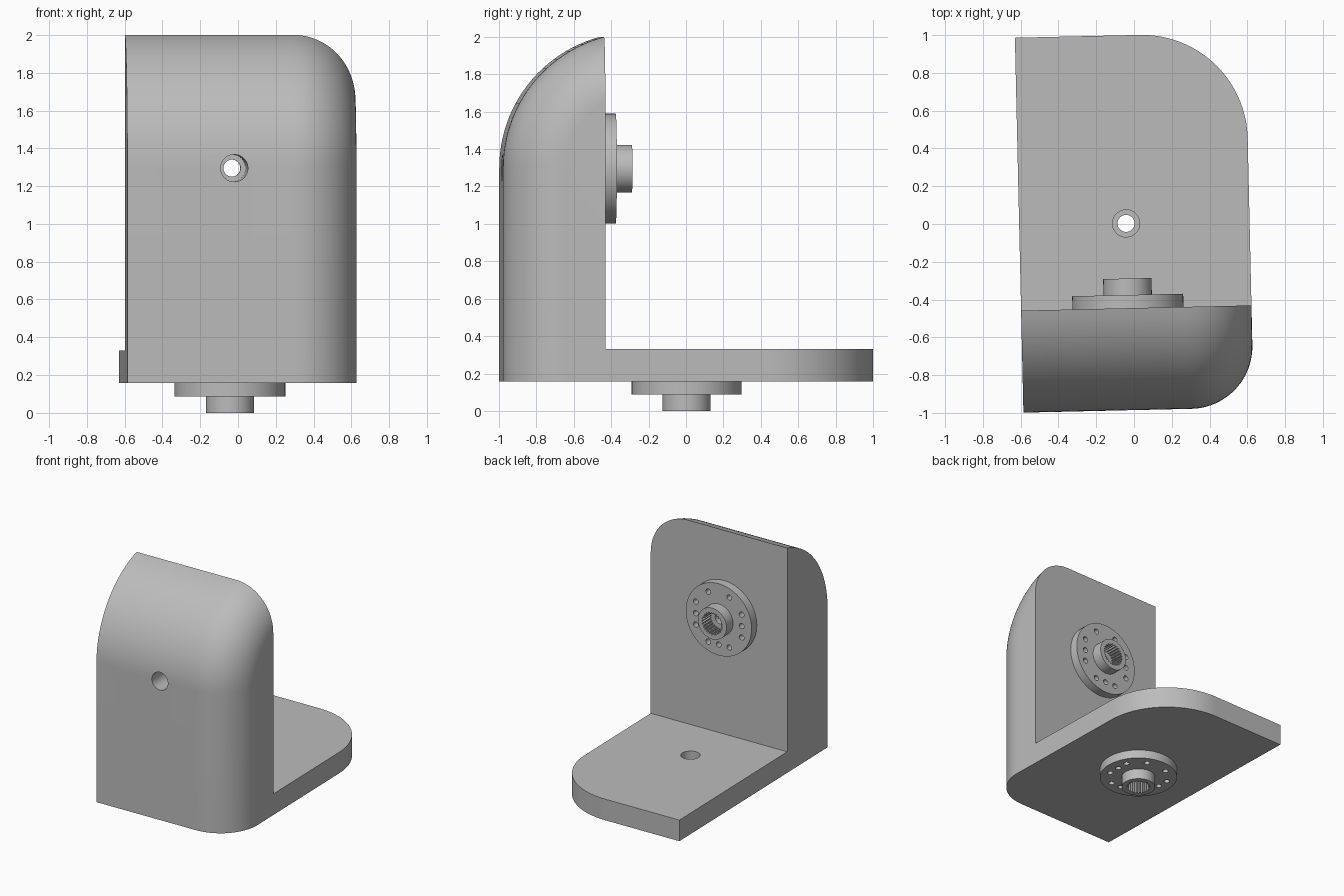
import bpy, bmesh
from math import sin, cos, pi, sqrt, acos, radians
from mathutils import Matrix, Vector

if "Cube" in bpy.data.objects:
    bpy.data.objects.remove(bpy.data.objects["Cube"])

TURN = Matrix.Rotation(radians(1.3), 4, 'Z')   # whole bracket sits slightly turned
LEFT, RIGHT = -0.608, 0.612
FRONT, WALL_BACK, BACK = -0.985, -0.445, 1.0
BOTTOM, FLOOR, TOP_START = 0.157, 0.33, 1.3
TOP_R, EDGE_R, END_R = 0.724, 0.33, 0.56
HUB_X, HUB_Y, HUB_Z = -0.042, 0.004, 1.295
DISC_R, DISC_H, BOSS_R, HUB_H = 0.294, 0.07, 0.128, 0.157

grey = bpy.data.materials.new("light grey")
grey.use_nodes = True
grey.diffuse_color = (0.5, 0.5, 0.5, 1)
grey.node_tree.nodes["Principled BSDF"].inputs["Base Color"].default_value = (0.5, 0.5, 0.5, 1)


def loft(bm, rings, closed=False):
    """Skin equal-length rings; cap the ends, or join last to first."""
    loops = [[bm.verts.new(p) for p in ring] for ring in rings]
    pairs = list(zip(loops, loops[1:]))
    if closed:
        pairs.append((loops[-1], loops[0]))
    else:
        bm.faces.new(loops[0])
        bm.faces.new(loops[-1])
    for a, b in pairs:
        for i in range(len(a)):
            j = (i + 1) % len(a)
            bm.faces.new((a[i], a[j], b[j], b[i]))


def finish(name, bm):
    bmesh.ops.recalc_face_normals(bm, faces=bm.faces)
    mesh = bpy.data.meshes.new(name)
    bm.to_mesh(mesh)
    bm.free()
    mesh.materials.append(grey)
    obj = bpy.data.objects.new(name, mesh)
    bpy.context.collection.objects.link(obj)
    return obj


def circle(r, z, n, cx=0, cy=0, inner=None):
    """Round ring, or a toothed one when an inner radius is given."""
    radii = [r if inner is None or i % 4 < 2 else inner for i in range(n)]
    return [Vector((cx + q * cos(2 * pi * i / n), cy + q * sin(2 * pi * i / n), z))
            for i, q in enumerate(radii)]


def cut(obj, cutter):
    mod = obj.modifiers.new("cut", 'BOOLEAN')
    mod.operation, mod.solver, mod.object = 'DIFFERENCE', 'EXACT', cutter
    bpy.context.view_layer.objects.active = obj
    bpy.ops.object.modifier_apply(modifier=mod.name)
    bpy.data.objects.remove(cutter)


def smooth(obj):
    bpy.ops.object.select_all(action='DESELECT')
    obj.select_set(True)
    bpy.context.view_layer.objects.active = obj
    bpy.ops.object.shade_smooth_by_angle(angle=radians(30))


# Bracket: L-shaped section lofted across the width, rounding front edge and base end
def section(x):
    fx = max(0, x - (RIGHT - EDGE_R))
    inset = EDGE_R - sqrt(max(0, EDGE_R ** 2 - fx ** 2))
    ex = max(0, x - (RIGHT - END_R))
    end = BACK - END_R + sqrt(max(0, END_R ** 2 - ex ** 2))
    r, cy = TOP_R - inset, FRONT + TOP_R
    sweep = acos((cy - WALL_BACK) / r)
    pts = [(end, BOTTOM), (FRONT + inset, BOTTOM)]
    for i in range(25):
        a = sweep * i / 24
        pts.append((cy - r * cos(a), TOP_START + r * sin(a)))
    pts += [(WALL_BACK, FLOOR), (end, FLOOR)]
    return [Vector((x, y, z)) for y, z in pts]


steps = 32
widths = [LEFT] + [RIGHT - END_R + END_R * sin(pi / 2 * i / steps) for i in range(steps + 1)]
bm = bmesh.new()
loft(bm, [section(x) for x in widths])
bracket = finish("bracket", bm)

# Screw access holes through the base and the wall
to_base = Matrix.Translation((HUB_X, HUB_Y, BOTTOM)) @ Matrix.Rotation(pi, 4, 'X')
to_wall = Matrix.Translation((HUB_X, WALL_BACK, HUB_Z)) @ Matrix.Rotation(-pi / 2, 4, 'X')
for place in (to_base, to_wall):
    bm = bmesh.new()
    loft(bm, [circle(0.072, z, 48) for z in (-0.8 if place is to_wall else -0.3, 0.1)])
    bm.transform(place)
    cut(bracket, finish("hole_cutter", bm))
bracket.data.transform(TURN)
smooth(bracket)


# Hubs: turned disc and boss with a toothed socket and four rows of screw holes
def make_hub(name, place):
    bm = bmesh.new()
    profile = [(0.045, 0), (DISC_R, 0), (DISC_R, DISC_H), (BOSS_R, DISC_H),
               (BOSS_R, HUB_H), (0.045, HUB_H)]
    loft(bm, [circle(r, z, 64) for r, z in profile], closed=True)
    hub = finish(name, bm)

    bm = bmesh.new()
    loft(bm, [circle(0.092, z, 100, inner=0.08) for z in (0.05, HUB_H + 0.05)])
    cut(hub, finish("socket_cutter", bm))

    bm = bmesh.new()
    for side in range(4):
        for k in (-1, 0, 1):
            p = Matrix.Rotation(side * pi / 2, 3, 'Z') @ Vector((0.205, 0.094 * k, 0))
            loft(bm, [circle(0.022, z, 16, p.x, p.y) for z in (0.006, DISC_H + 0.05)])
    cut(hub, finish("screw_cutter", bm))
    hub.data.transform(TURN @ place)
    smooth(hub)


make_hub("base_hub", to_base)
make_hub("wall_hub", to_wall)
